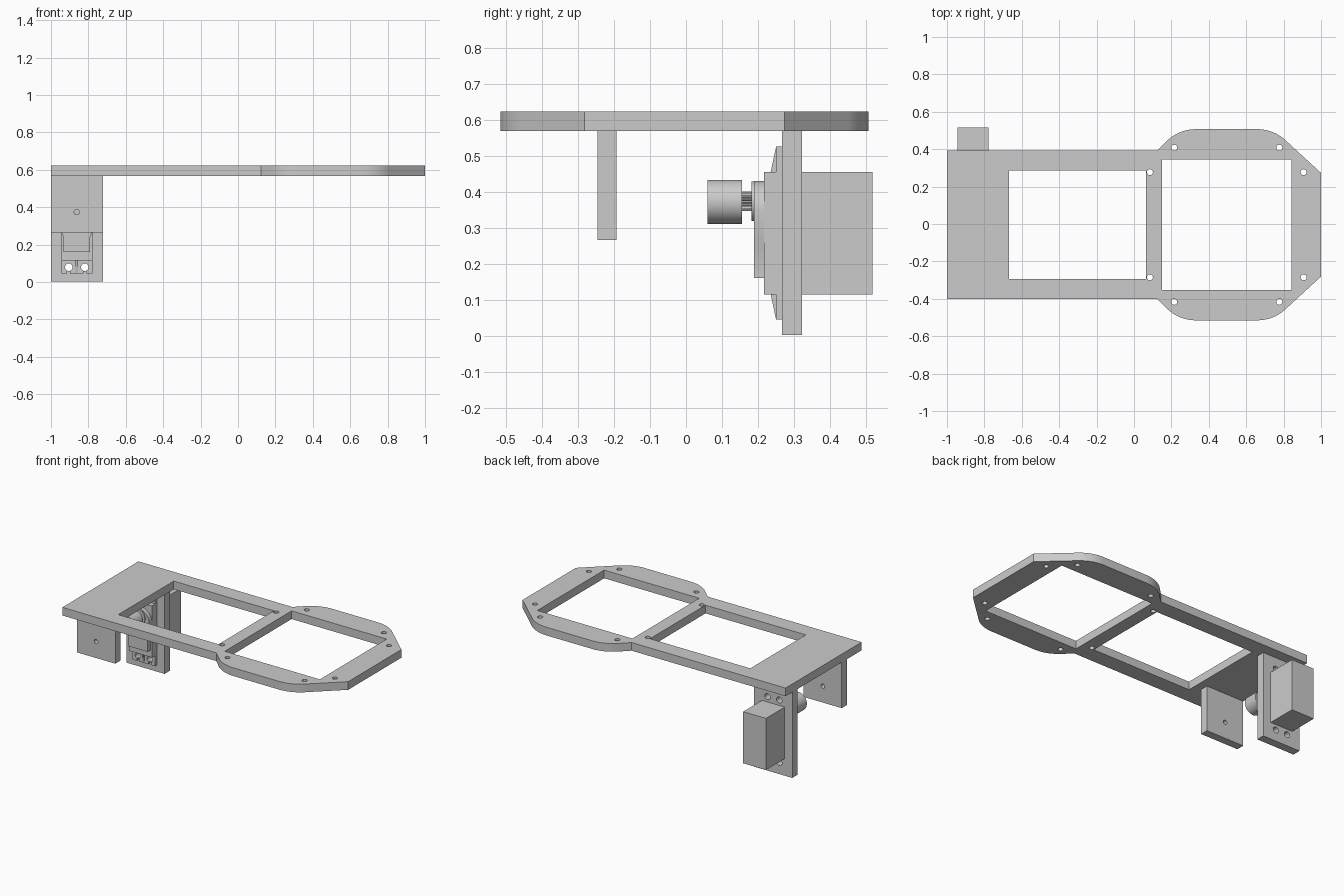
import bpy, bmesh
from math import cos, sin, pi, radians

if "Cube" in bpy.data.objects:
    bpy.data.objects.remove(bpy.data.objects["Cube"])


def arc(cx, cy, r, a0, a1, n):
    return [(cx + r * cos(radians(a0 + (a1 - a0) * i / n)),
             cy + r * sin(radians(a0 + (a1 - a0) * i / n))) for i in range(n + 1)]


def circle(cx, cy, r, n=32):
    return arc(cx, cy, r, 0, 360, n)[:-1]


def rect(x0, x1, y0, y1):
    return [(x0, y0), (x1, y0), (x1, y1), (x0, y1)]


def prism(name, loops, axis, a, b):
    """Extrude an outline (first loop) with holes (other loops) along an axis from a to b."""
    curve = bpy.data.curves.new(name + "_profile", 'CURVE')
    curve.dimensions = '2D'
    curve.fill_mode = 'BOTH'
    curve.extrude = (b - a) / 2
    for pts in loops:
        s = curve.splines.new('POLY')
        s.points.add(len(pts) - 1)
        for p, (u, v) in zip(s.points, pts):
            p.co = (u, v, 0, 1)
        s.use_cyclic_u = True
    tmp = bpy.data.objects.new(name + "_profile", curve)
    mesh = bpy.data.meshes.new_from_object(tmp)
    bpy.data.objects.remove(tmp)
    mid = (a + b) / 2
    bm = bmesh.new()
    bm.from_mesh(mesh)
    for v in bm.verts:
        u, w, t = v.co
        v.co = {'z': (u, w, t + mid), 'y': (u, t + mid, w), 'x': (t + mid, u, w)}[axis]
    bmesh.ops.remove_doubles(bm, verts=bm.verts, dist=1e-5)
    bmesh.ops.recalc_face_normals(bm, faces=bm.faces)
    bm.to_mesh(mesh)
    bm.free()
    mesh.name = name
    ob = bpy.data.objects.new(name, mesh)
    bpy.context.collection.objects.link(ob)
    bpy.ops.object.select_all(action='DESELECT')
    ob.select_set(True)
    bpy.context.view_layer.objects.active = ob
    bpy.ops.object.shade_smooth_by_angle(angle=radians(25))
    return ob


# Top frame plate with two windows and eight screw holes
CY = -0.004
half = [(-1, 0.396), (0.122, 0.396)]
half += arc(0.33, 0.291, 0.22, 135, 90, 12) + arc(0.66, 0.291, 0.22, 90, 45, 12)
half += [(1, 0.277)]
outline = half + [(x, -y) for x, y in reversed(half)]
outline = [(x, y + CY) for x, y in outline]
windows = [rect(-0.668, 0.063, -0.289 + CY, 0.289 + CY),
           rect(0.15, 0.843, -0.348 + CY, 0.348 + CY)]
screws = [circle(x, s * y + CY, 0.016, 20) for s in (-1, 1)
          for x, y in ((0.085, 0.281), (0.215, 0.412), (0.777, 0.412), (0.907, 0.281))]
prism("frame_plate", [outline] + windows + screws, 'z', 0.568, 0.622)

# Servo layout: shaft axis, body width, mounting holes
AX, AZ, HW = -0.862, 0.374, 0.083
Z0, Z1 = 0.115, 0.455
HOLES_X = (AX - 0.043, AX + 0.043)
ZM = (Z0 + Z1) / 2
HZ = 0.206

# Hanging brackets
prism("front_bracket", [rect(-1, -0.722, 0.266, 0.568), circle(AX, AZ, 0.014)],
      'y', -0.246, -0.193)
prism("rear_bracket", [rect(-1, -0.722, 0.003, 0.568), rect(AX - HW, AX + HW, Z0, Z1)]
      + [circle(x, ZM + s * HZ, 0.02, 24) for x in HOLES_X for s in (-1, 1)],
      'y', 0.267, 0.322)

# Servo case
prism("servo_body", [rect(AX - HW, AX + HW, Z0, Z1)], 'y', 0.216, 0.517)

# Servo mounting ears with keyhole slots, and a tapered rib on each
for s, name in ((-1, "lower"), (1, "upper")):
    def ear(v):
        return ZM + s * v
    pts = [(AX - HW, ear(0.17)), (AX - HW, ear(0.24))]
    for x in HOLES_X:
        key = arc(x, 0, 0.02, 160 - 45, 25 + 40 - 360 + 360, 1)
        pts += [(x - 0.008, ear(0.24))]
        pts += [(u, ear(HZ + v)) for u, v in arc(x, 0, 0.02, 113.6, 426.4, 24)]
        pts += [(x + 0.008, ear(0.24))]
    pts += [(AX + HW, ear(0.24)), (AX + HW, ear(0.17))]
    prism(name + "_mounting_ear", [pts], 'y', 0.25, 0.267)
    prism(name + "_ear_rib", [[(0.251, ear(0.17)), (0.235, ear(0.17)), (0.25, ear(0.24)),
                               (0.251, ear(0.24))]], 'x', AX - 0.006, AX + 0.006)

# Gear cover, collar, splined shaft and round hub
cover = [(AX - 0.072, 0.16), (AX + 0.072, 0.16), (AX + 0.072, 0.24), (AX + HW, 0.27)]
cover += arc(AX, 0.347, HW, 0, 180, 32) + [(AX - HW, 0.27), (AX - 0.072, 0.24)]
prism("gear_cover", [cover], 'y', 0.188, 0.216)
prism("output_collar", [circle(AX, AZ, 0.055, 40)], 'y', 0.182, 0.216)
spline = [(AX + r * cos(pi * i / 24), AZ + r * sin(pi * i / 24))
          for i in range(48) for r in [0.027 if i % 2 else 0.023]]
prism("splined_shaft", [spline], 'y', 0.15, 0.184)
prism("shaft_hub", [circle(AX, AZ - 0.002, 0.061, 48), circle(AX, AZ, 0.014, 20)],
      'y', 0.06, 0.155)
